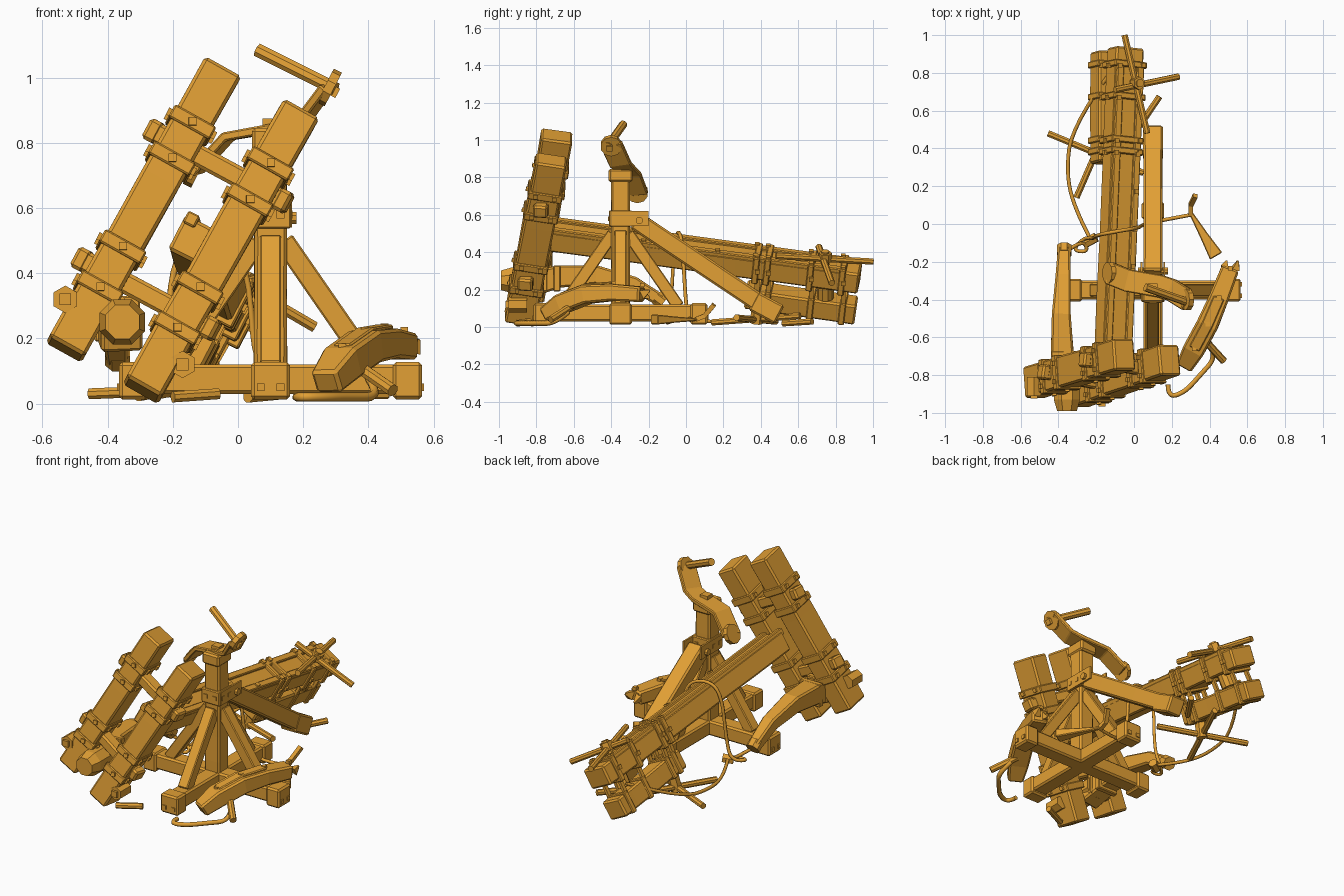
import bpy, bmesh, math, random
from mathutils import Vector as V

random.seed(4)
if "Cube" in bpy.data.objects:
    bpy.data.objects.remove(bpy.data.objects["Cube"])

wood = bpy.data.materials.new("warm_wood")
wood.use_nodes = True
COLOUR = (.76, .35, .035, 1)
wood.diffuse_color = COLOUR
wood.node_tree.nodes["Principled BSDF"].inputs["Base Color"].default_value = COLOUR

UP = V((.46, 0, .888))       # leaning "up" of the toppled machine
ACROSS = V((.888, 0, -.46))  # leaning sideways direction
X, Y, Z = V((1, 0, 0)), V((0, 1, 0)), V((0, 0, 1))
WORN = .01                   # usual worn-edge bevel
FINE = WORN / 2


def sweep(name, path, width, depth, ref=X, sides=4, scales=None, rough=0, bevel=0):
    """Loft a width x depth section (width measured along ref) along a path."""
    path = [V(point) for point in path]
    if rough:
        path = [path[0].lerp(path[-1], i / 5) for i in range(6)]
    scales = scales or [1] * len(path)
    corner = math.sqrt(2) if sides == 4 else 1
    bm = bmesh.new()
    rings = []
    for i, point in enumerate(path):
        tangent = (path[min(i + 1, len(path) - 1)] - path[max(i - 1, 0)]).normalized()
        side = (ref - tangent * ref.dot(tangent)).normalized()
        other = tangent.cross(side)
        ring = []
        for j in range(sides):
            angle = math.tau * (j + .5) / sides
            offset = side * math.cos(angle) * width + other * math.sin(angle) * depth
            offset *= corner / 2 * scales[i] * (1 + random.uniform(-rough, rough))
            ring.append(bm.verts.new(point + offset))
        rings.append(ring)
    for lower, upper in zip(rings, rings[1:]):
        for j in range(sides):
            k = (j + 1) % sides
            bm.faces.new((lower[j], lower[k], upper[k], upper[j]))
    bm.faces.new(rings[0][::-1])
    bm.faces.new(rings[-1])
    bmesh.ops.recalc_face_normals(bm, faces=bm.faces)
    mesh = bpy.data.meshes.new(name)
    bm.to_mesh(mesh)
    bm.free()
    mesh.materials.append(wood)
    part = bpy.data.objects.new(name, mesh)
    bpy.context.collection.objects.link(part)
    if bevel:
        modifier = part.modifiers.new("Worn edges", 'BEVEL')
        modifier.width, modifier.segments, modifier.limit_method = bevel, 1, 'ANGLE'


def rod(name, start, end, radius=.018, sides=8):
    lengthwise = abs((V(end) - V(start)).normalized().x) > .8
    sweep(name, [start, end], 2 * radius, 2 * radius, Y if lengthwise else X, sides)


def stud(name, centre, axis, radius=.012, half=WORN):
    reach = axis.normalized() * half
    rod(name, V(centre) - reach, V(centre) + reach, radius, 4)


def block(name, centre, axis, half, width, depth, ref, bevel=FINE):
    """Short collar or end block centred on a point."""
    sweep(name, [centre - axis * half, centre + axis * half], width, depth, ref, bevel=bevel)


def rope(name, points, radius=.01):
    curve = bpy.data.curves.new(name, 'CURVE')
    curve.dimensions, curve.bevel_depth = '3D', radius
    curve.bevel_resolution, curve.resolution_u, curve.use_fill_caps = 1, 5, True
    spline = curve.splines.new('NURBS')
    spline.points.add(len(points) - 1)
    for target, point in zip(spline.points, points):
        target.co = (*point, 1)
    spline.order_u, spline.use_endpoint_u = 3, True
    curve.materials.append(wood)
    bpy.context.collection.objects.link(bpy.data.objects.new(name, curve))


# Pedestal: crossed feet, post, collar and cap
base = V((.1, -.35, 0))
sweep("post", [base + Z * .03, base + Z * .8], .1, .1, rough=.03, bevel=WORN)
block("post_collar", base + Z * .58, Z, .043, .125, .125, X)
block("post_cap", base + Z * .81, Z, .035, .115, .13, X, WORN)
for axis, name in ((X, "x"), (Y, "y")):
    block("foot_beam_" + name, base + Z * .075, axis, .46, .1, .09, Z.cross(axis), WORN)
for axis, name in ((X, "left"), (-X, "right"), (Y, "back"), (-Y, "front")):
    side = Z.cross(axis)
    end = base + axis * .42
    block("foot_block_" + name, end + Z * .07, axis, .045, .12, .115, side, WORN)
    sweep("brace_" + name, [base + axis * .04 + Z * .5, base + axis * .31 + Z * .11], .065, .065, side, bevel=FINE)
    for sign in (-1, 1):
        spread = side * sign * .03
        stud("foot_stud", end + axis * .046 + Z * .05 + spread, axis, half=FINE)
        stud("collar_stud", base + axis * .063 + Z * .58 + spread, axis, half=FINE)

# Rear plank leg and its hinge
sweep("rear_leg", [(.1, -.27, .57), (.1, .48, .07)], .1, .1, rough=.02, bevel=WORN)
sweep("rear_leg_foot", [(.1, .36, .14), (.1, .5, .065)], .105, .11, bevel=WORN)
rod("hinge_pin", (.02, -.25, .57), (.18, -.25, .57), .02)
for x in (.04, .16):
    sweep("hinge_plate", [(x, -.4, .58), (x, -.2, .58)], WORN, .08)

# Bent swivel fork on the post and its crank handle
fork = [(-.13, -.26, .71), (-.03, -.3, .82), (.14, -.33, .85), (.2, -.35, .87), (.28, -.4, .98)]
sweep("swivel_fork", fork, .12, .028, V((.2, 1, 0)), bevel=FINE)
for name, eye in (("lower", (-.13, -.26, .72)), ("upper", (.28, -.4, .97))):
    rod("fork_eye_" + name, V(eye) - ACROSS * .014, V(eye) + ACROSS * .014, .058, 10)
stud("swivel_bolt", (.1, -.34, .855), Z, .025, .02)
rod("crank_handle", (.3, -.42, .965), (.06, -.335, 1.085), .022)
stud("crank_bolt", (.29, -.41, .96), ACROSS, .016, .018)

# Leaning front frame: two columns with bands and studs
columns = {"right": (V((-.53, -.84, .165)), V((-.05, -.69, 1.025))),
           "left": (V((-.295, -.89, .04)), V((.19, -.72, .895)))}
for name, (foot, head) in columns.items():
    sweep("column_" + name, [foot, head], .125, .165, ACROSS, rough=.025, bevel=WORN)
    axis = (head - foot).normalized()
    face = ACROSS.cross(axis).normalized()
    face *= -math.copysign(1, face.y)
    for fraction in (.21, .355, .67, .8):
        centre = foot.lerp(head, fraction)
        block("column_band", centre, axis, .022, .145, .185, ACROSS)
        stud("band_stud", centre + face * .093, face)
        for sign in (-1, 1):
            for shift in (-.05, .05):
                stud("band_side_stud", centre + ACROSS * sign * .073 + face * shift, ACROSS)

# Frame crossbars with square end blocks and pegs
for name, fraction in (("lower", .272), ("upper", .73)):
    right, left = (foot.lerp(head, fraction) for foot, head in columns.values())
    axis = (left - right).normalized()
    sweep("crossbar_" + name, [right - axis * .1, left + axis * .1], .065, .075, UP, bevel=WORN)
    for centre in (right - axis * .09, left + axis * .09):
        block("crossbar_end", centre, axis, .023, .07, .08, UP, WORN)
for nut in (V((-.53, -.86, .32)), V((-.17, -.9, .12))):
    rod("axle_nut", nut - Y * .05, nut + Y * .05, .042, 6)
    stud("axle_tip", nut - Y * .055, Y, .018)

# Stock: long slide with grooved rails, short lower beam at the rear
front, rear = V((-.115, -.72, .49)), V((-.045, .93, .265))
low_front, low_rear = V((-.15, .32, .175)), V((-.15, .91, .09))
along = (rear - front).normalized()
sweep("stock_slide", [front, rear], .165, .12, ACROSS, rough=.02, bevel=WORN)
sweep("stock_lower_beam", [low_front, low_rear], .135, .115, ACROSS, rough=.02, bevel=WORN)
for sign in (-1, 1):
    offset = ACROSS * sign * .06 + UP * .055
    sweep("slide_rail", [front + offset, rear - along * .08 + offset], .04, .04, ACROSS, bevel=FINE)
for fraction in (.3, .42, .54, .66):
    stud("slide_stud", front.lerp(rear, fraction) + UP * .075 + ACROSS * .06, UP)

# Rear clamps joining slide and beam, with studs
for y in (.38, .44, .67, .84):
    high = front.lerp(rear, (y - front.y) / (rear.y - front.y))
    low = low_front.lerp(low_rear, (y - low_front.y) / (low_rear.y - low_front.y))
    block("slide_clamp", high, along, .017, .19, .155, ACROSS)
    block("beam_clamp", low, along, .017, .15, .13, ACROSS)
    for sign in (-1, 1):
        side = ACROSS * sign
        stud("clamp_stud", high + side * .095, ACROSS)
        stud("clamp_top_stud", high + side * .07 + UP * .078, UP)
        sweep("clamp_tie", [high + side * .06, low + side * .06], .016, .025, ACROSS)

# Upper windlass: axle, drum and crossed handles
hub = V((.015, .745, .37))
rod("windlass_axle", hub + UP * .04, hub - UP * .34, .022)
rod("windlass_drum", hub - UP * .15, hub - UP * .24, .045, 10)
rod("windlass_hub", hub - UP * .02, hub + UP * .03, .035, 6)
rod("windlass_handle", (-.05, 1, .35), (.07, .48, .38))
rod("windlass_handle", (-.1, .71, .43), (.235, .78, .235))

# Fallen windlass lying beneath the stock, and loose handles
rod("fallen_hub", (-.2, .375, .02), (-.17, .39, .15), .034, 6)
rod("fallen_handle", (-.455, .48, .03), (.05, .27, .05))
rod("fallen_handle", (-.305, .14, .025), (-.1, .61, .06))
rod("loose_handle", (.03, .52, .02), (.135, .675, .03))
rod("loose_handle", (-.2, -.9, .02), (-.06, -.84, .03))

# Broken bow arm on the left, resting on the foot beam
arm = [(.27, -.75, .065), (.32, -.66, .125), (.39, -.53, .175), (.45, -.39, .185), (.51, -.235, .175)]
sweep("left_bow_arm", arm, .105, .09, V((.85, -.5, 0)), scales=[.85, 1.1, 1.1, 1, .9], bevel=WORN)
top = [V(point) + Z * .05 for point in arm[1:]]
sweep("left_arm_plate", top[:-1], .06, .016, V((.85, -.5, 0)), bevel=FINE)
for point in top:
    stud("left_arm_stud", point, Z)
for sign in (-1, 1):
    root = V(arm[-1]) + X * sign * .03
    sweep("splinter", [root, root + V((.01, .04, sign * .02))], .04, .05, scales=[1, .2])
rod("left_arm_peg", (.36, -.6, .12), (.475, -.725, .04), .02)

# Right bow arm with its blocky butt between the columns
arm = [(-.37, -.13, .14), (-.375, -.28, .23), (-.385, -.48, .28), (-.38, -.68, .27), (-.355, -.85, .22)]
sweep("right_bow_arm", arm, .1, .1, scales=[.65, .8, 1, 1.2, 1.3], bevel=WORN)
butt = V((-.355, -.99, .25))
sweep("right_arm_butt", [butt + Y * .23, butt + Y * .06, butt], .15, .15, sides=8, scales=[1, 1, .75])
for y in (-.69, -.76):
    block("right_arm_band", V((-.37, y, .26)), Y, .018, .14, .14, X)
rod("right_arm_ring", (-.37, -.16, .16), (-.37, -.12, .13), .042)

# Slack ropes and the torn sling
rope("bow_string", [(-.35, -.14, .12), (-.27, -.08, .06), (-.24, -.15, .04), (-.33, -.14, .04), (-.26, -.07, .05),
                    (-.22, -.08, .15), (-.2, -.06, .46), (-.1, -.04, .52), (.03, -.02, .46), (.05, 0, .1),
                    (.15, .02, .03), (.31, .05, .04)])
rope("winch_rope", [(-.23, -.08, .05), (-.3, .05, .03), (-.36, .25, .03), (-.33, .52, .06), (-.14, .78, .2)])
rope("ground_rope", [(.4, -.63, .08), (.44, -.7, .02), (.35, -.8, .02), (.27, -.89, .02), (.18, -.92, .02),
                     (.18, -.85, .02)], .014)
rod("rope_knot", (-.255, -.1, .04), (-.2, -.07, .05), .028, 6)
sweep("torn_sling", [(.3, .06, .04), (.37, -.06, .04), (.435, -.17, .04)], .05, .035, scales=[.4, .9, 1.5], bevel=FINE)
sweep("sling_tail", [(.3, .05, .04), (.3, .1, .06), (.325, .15, .12)], .025, .025)
